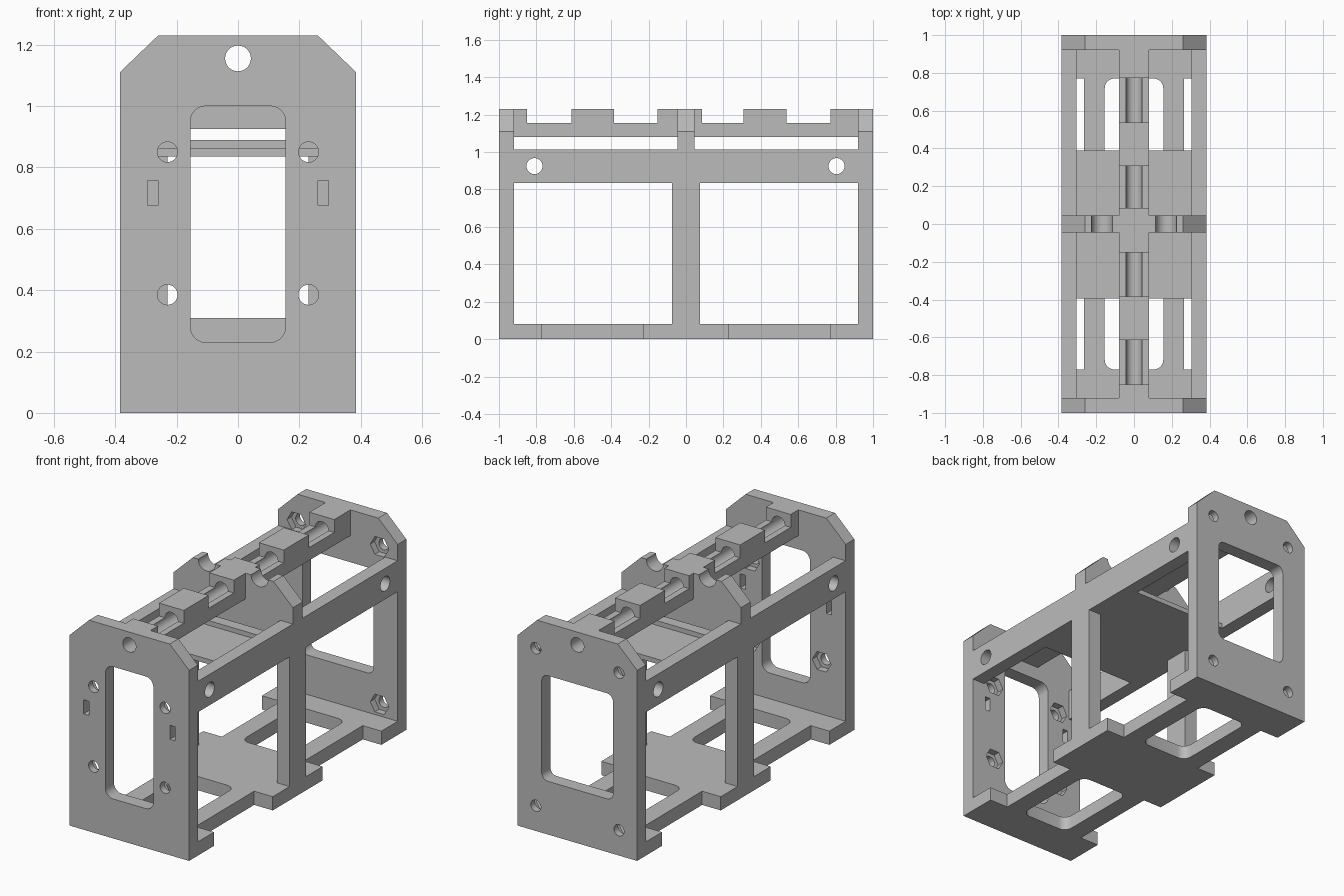
import bpy
from math import cos, sin, pi
from mathutils import Matrix, Vector

if "Cube" in bpy.data.objects:
    bpy.data.objects.remove(bpy.data.objects["Cube"])

grey = bpy.data.materials.new("plain grey")
grey.use_nodes = True
GREY = (0.5, 0.5, 0.5, 1)
grey.diffuse_color = GREY
grey.node_tree.nodes["Principled BSDF"].inputs["Base Color"].default_value = GREY

# Columns give the world directions of profile u, profile v and the extrusion
AXES = {
    "X": Matrix(((0, 0, 1), (1, 0, 0), (0, 1, 0))),
    "Y": Matrix(((1, 0, 0), (0, 0, -1), (0, 1, 0))),
    "Z": Matrix.Identity(3),
}


def rect(u0, u1, v0, v1):
    return [(u0, v0), (u1, v0), (u1, v1), (u0, v1)]


def arc(u, v, r, start, end, n):
    angles = [start + (end - start) * i / n for i in range(n + 1)]
    return [(u + r * cos(a), v + r * sin(a)) for a in angles]


def circle(u, v, r, n=32):
    return arc(u, v, r, 0, 2 * pi, n)[:-1]


def rounded(u0, u1, v0, v1, r):
    corners = [(u1 - r, v1 - r), (u0 + r, v1 - r), (u0 + r, v0 + r), (u1 - r, v0 + r)]
    return [p for i, (u, v) in enumerate(corners)
            for p in arc(u, v, r, i * pi / 2, (i + 1) * pi / 2, 6)]


def plate(name, axis, lo, hi, outline, holes=()):
    """Extrude a profile with holes along an axis, from lo to hi."""
    curve = bpy.data.curves.new(name, "CURVE")
    curve.dimensions = "2D"
    curve.fill_mode = "BOTH"
    curve.extrude = (hi - lo) / 2
    for loop in [outline, *holes]:
        spline = curve.splines.new("POLY")
        spline.points.add(len(loop) - 1)
        for point, (u, v) in zip(spline.points, loop):
            point.co = (u, v, 0, 1)
        spline.use_cyclic_u = True
    helper = bpy.data.objects.new(name, curve)
    bpy.context.collection.objects.link(helper)
    bpy.context.view_layer.update()
    deps = bpy.context.evaluated_depsgraph_get()
    mesh = bpy.data.meshes.new_from_object(helper.evaluated_get(deps))
    bpy.data.objects.remove(helper)
    offset = Vector([(lo + hi) / 2 if a == axis else 0 for a in "XYZ"])
    mesh.transform(Matrix.Translation(offset) @ AXES[axis].to_4x4())
    mesh.materials.clear()
    mesh.materials.append(grey)
    obj = bpy.data.objects.new(name, mesh)
    bpy.context.collection.objects.link(obj)
    bpy.ops.object.select_all(action="DESELECT")
    obj.select_set(True)
    bpy.context.view_layer.objects.active = obj
    bpy.ops.object.shade_smooth_by_angle(angle=pi / 6)
    return obj


W, IN, H = 0.385, 0.305, 1.23
SHOULDER, TOP = 1.11, 0.26
ROD = circle(0, 1.155, 0.042)
end_outline = [(-W, 0), (W, 0), (W, SHOULDER), (TOP, H), (-TOP, H), (-W, SHOULDER)]

# End plates: an outer skin with round holes, an inner skin with nut pockets
front_window = rounded(-0.155, 0.155, 0.23, 1.0, 0.05)
back_window = rounded(-0.23, 0.23, 0.31, 0.925, 0.04)
slots = [rect(s * 0.278 - 0.017, s * 0.278 + 0.017, 0.675, 0.757) for s in (-1, 1)]
front_screws = [(s * 0.23, z) for s in (-1, 1) for z in (0.385, 0.85)]
back_screws = [(s * 0.268, z) for s in (-1, 1) for z in (0.147, 1.065)]


def end_plate(name, outer, middle, inner, openings, screws):
    round_holes = [circle(u, v, 0.033, 24) for u, v in screws]
    pockets = [circle(u, v, 0.06, 6) for u, v in screws]
    plate(name + "_outer", "Y", *sorted((outer, middle)), end_outline, openings + round_holes)
    plate(name + "_inner", "Y", *sorted((middle, inner)), end_outline, openings + pockets)


end_plate("front_plate", -1, -0.96, -0.92, [front_window, ROD] + slots, front_screws)
end_plate("back_plate", 1, 0.96, 0.92, [back_window, ROD], back_screws)

# Base with side tabs and two windows
half = [(W, -0.92), (W, -0.77), (0.265, -0.77), (0.265, -0.23), (W, -0.23)]
right_edge = half + [(x, -y) for x, y in reversed(half)]
base_outline = right_edge + [(-x, y) for x, y in reversed(right_edge)]
plate("base", "Z", 0, 0.08, base_outline,
      [rounded(-0.155, 0.155, a, a + 0.52, 0.05) for a in (-0.77, 0.25)])

# Side rails and middle posts
for side, lo, hi in (("left", IN, W), ("right", -W, -IN)):
    plate(side + "_rail", "X", lo, hi, rect(-0.92, 0.92, 0.835, 1.015),
          [circle(y, 0.925, 0.043) for y in (-0.81, 0.805)])
    plate(side + "_post", "X", lo, hi, rect(-0.075, 0.075, 0.08, 0.835))

# Shelf between the rails
plate("shelf", "Z", 0.835, 0.863, rect(-IN, IN, -0.395, 0.39))

# Middle bulkhead with two cradles in its top edge
cradle_right = arc(0.17, H, 0.055, 0, -pi, 16)
cradle_left = [(-x, z) for x, z in reversed(cradle_right)]
bulkhead = ([(-IN, 0.863), (IN, 0.863), (IN, 1.015), (W, 1.015), (W, SHOULDER), (TOP, H)]
            + cradle_right + cradle_left
            + [(-TOP, H), (-W, SHOULDER), (-W, 1.015), (-IN, 1.015)])
opening = ([(-0.23, 0.89), (0.23, 0.89)] + arc(0.195, 0.89, 0.035, 0, pi / 2, 6)[1:]
           + arc(-0.195, 0.89, 0.035, pi / 2, pi, 6)[:-1])
plate("bulkhead", "Y", -0.045, 0.045, bulkhead, [opening, ROD])

# Spine: bored blocks joined by open half channels
S = 0.08
block = rect(-S, S, 1.08, H)
channel = ([(-S, 1.155), (-S, 1.08), (S, 1.08), (S, 1.155)]
           + arc(0, 1.155, 0.042, 0, -pi, 16))
for lo, hi in ((-0.92, -0.85), (-0.613, -0.385), (-0.152, -0.045),
               (0.045, 0.085), (0.307, 0.537), (0.772, 0.92)):
    plate("spine_block", "Y", lo, hi, block, [ROD])
for lo, hi in ((-0.85, -0.613), (-0.385, -0.152), (0.085, 0.307), (0.537, 0.772)):
    plate("spine_channel", "Y", lo, hi, channel)
